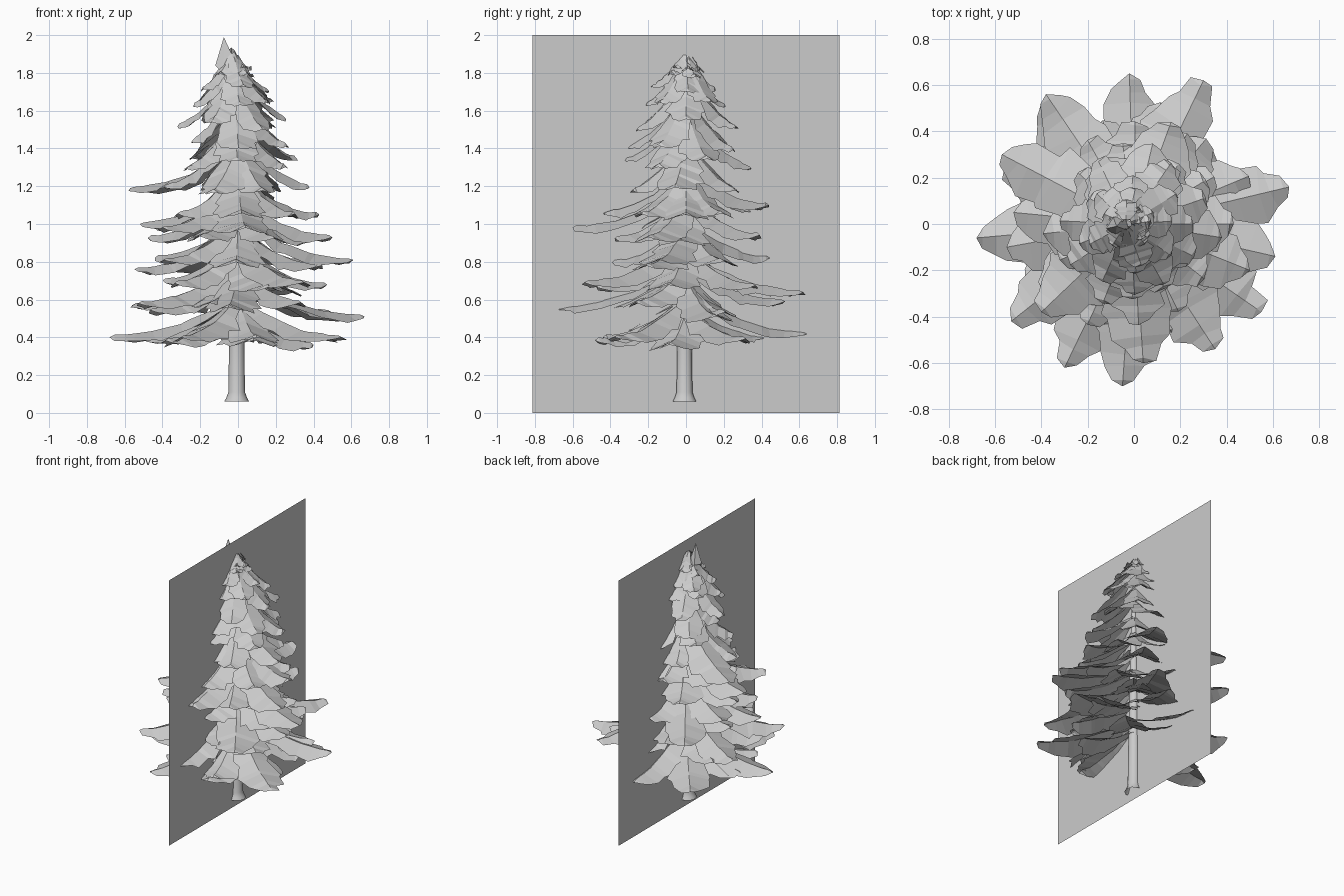
import bpy, bmesh, math, random
from mathutils import Vector

if "Cube" in bpy.data.objects:
    bpy.data.objects.remove(bpy.data.objects["Cube"])

random.seed(7)


def finish(bm, name):
    me = bpy.data.meshes.new(name)
    bm.to_mesh(me)
    bm.free()
    ob = bpy.data.objects.new(name, me)
    bpy.context.collection.objects.link(ob)
    return ob


# (t along branch, half width as a fraction)
OUTLINE = [(0.0, 0.3), (0.22, 0.6), (0.36, 0.85), (0.43, 0.78), (0.60, 1.0),
           (0.66, 0.84), (0.80, 0.80), (0.87, 0.52), (0.96, 0.34)]


def frond(bm, az, length, tip_z, rise, width, start=0.02, power=1.6):
    """Drooping jagged branch sheet folded along its ridge."""
    a = math.radians(az)
    d = Vector((math.cos(a), math.sin(a), 0))
    s = Vector((-d.y, d.x, 0))
    rows = []
    for t, w in OUTLINE:
        r = start + (length - start) * t
        z = tip_z + rise * (1 - t) ** power - 0.015 * math.sin(math.pi * t)
        row = []
        for side in (-1, 0, 1):
            hw = width * w * random.uniform(0.85, 1.15) if side else 0
            sweep = random.uniform(-0.02, 0.03) * length if side else 0
            p = d * (r + sweep) + s * (side * hw)
            p.z = z - 0.28 * hw + random.uniform(-0.005, 0.005)
            if not side:
                p.z += 0.012
            row.append(bm.verts.new(p))
        rows.append(row)
    tip = bm.verts.new(d * length + Vector((0, 0, tip_z)))
    for r0, r1 in zip(rows, rows[1:]):
        for i in (0, 1):
            bm.faces.new((r0[i], r1[i], r1[i + 1], r0[i + 1]))
    for i in (0, 1):
        bm.faces.new((rows[-1][i], tip, rows[-1][i + 1]))


# Trunk: flared foot, tapering upward
bm = bmesh.new()
N = 10
prev = None
for z, r in [(0.06, 0.066), (0.08, 0.055), (0.11, 0.044), (0.40, 0.040),
             (1.0, 0.03), (1.5, 0.018), (1.85, 0.006)]:
    ring = [bm.verts.new((-0.007 + r * math.cos(2 * math.pi * i / N),
                          -0.008 + r * math.sin(2 * math.pi * i / N), z)) for i in range(N)]
    if prev:
        for i in range(N):
            j = (i + 1) % N
            bm.faces.new((prev[i], prev[j], ring[j], ring[i]))
    prev = ring
trunk = finish(bm, "trunk")
for p in trunk.data.polygons:
    p.use_smooth = True

# Long branches that set the outline: tip x, tip y, tip z
LONG = [(0.67, 0.16, 0.51), (0.61, -0.14, 0.81), (0.55, -0.38, 0.40), (0.35, -0.54, 0.69),
        (-0.05, -0.70, 0.56), (-0.30, -0.62, 0.40), (-0.53, -0.42, 0.58), (-0.68, -0.06, 0.40),
        (-0.57, 0.30, 1.19), (-0.38, 0.56, 0.76), (-0.02, 0.65, 0.42), (0.30, 0.62, 0.64),
        (0.04, -0.60, 0.98), (0.50, -0.20, 0.93), (-0.55, -0.1, 0.76), (0.16, 0.44, 1.10),
        (-0.52, 0.05, 1.0), (0.43, 0.0, 1.05), (-0.56, 0.24, 0.57), (-0.40, 0.52, 0.40),
        (-0.40, -0.38, 0.98), (0.10, -0.44, 0.40)]
bm = bmesh.new()
for x, y, z in LONG:
    frond(bm, math.degrees(math.atan2(y, x)), math.hypot(x, y), z, 0.19, 0.15)
finish(bm, "long_branches")

# Filler whorls: tip z, length, count, rise, half width, start angle
TIERS = [(0.39, 0.48, 6, 0.15, 0.15, -75), (0.56, 0.49, 6, 0.17, 0.15, 20),
         (0.69, 0.46, 6, 0.18, 0.15, -10), (0.80, 0.46, 6, 0.18, 0.15, 35),
         (0.94, 0.44, 6, 0.19, 0.14, 0), (1.05, 0.40, 6, 0.21, 0.135, 30),
         (1.18, 0.36, 6, 0.23, 0.125, 0), (1.32, 0.33, 6, 0.24, 0.12, 25),
         (1.41, 0.28, 5, 0.25, 0.11, -20), (1.53, 0.29, 6, 0.25, 0.10, 0),
         (1.63, 0.22, 6, 0.22, 0.09, 30), (1.72, 0.18, 5, 0.17, 0.075, 0),
         (1.79, 0.12, 5, 0.11, 0.055, 20)]
for k, (z, ln, n, rise, w, a0) in enumerate(TIERS):
    bm = bmesh.new()
    for i in range(n):
        frond(bm, a0 + 360 * i / n + random.uniform(-9, 9), ln * random.uniform(0.85, 1.1),
              z + random.uniform(-0.03, 0.03), rise, w, power=1.6 if z < 1.1 else 1.25)
    # upper crown leans slightly to the left
    for v in bm.verts:
        v.co.x -= 0.06 * max(0, v.co.z - 1.35)
    finish(bm, f"branch_whorl_{k + 1}")

# Pointed leader at the very top, left of the centre
bm = bmesh.new()
apex = bm.verts.new((-0.075, -0.01, 1.99))
ring = [bm.verts.new(c) for c in [(-0.12, -0.02, 1.84), (-0.08, -0.05, 1.80),
                                  (-0.02, -0.03, 1.87), (-0.04, 0.03, 1.83),
                                  (-0.09, 0.03, 1.84)]]
for i in range(5):
    bm.faces.new((apex, ring[i], ring[(i + 1) % 5]))
finish(bm, "top_leader")

# Small sprigs beside the leader
bm = bmesh.new()
for a in (-60, 10, 80, 150):
    frond(bm, a, 0.075, 1.83 + 0.01 * math.sin(a), 0.055, 0.035, 0.0)
finish(bm, "top_sprigs")

# Upright sheet slicing through the middle of the tree
bm = bmesh.new()
bm.faces.new([bm.verts.new((-0.005, y, z)) for y, z in
              [(-0.813, 0), (0.813, 0), (0.813, 2), (-0.813, 2)]])
finish(bm, "upright_sheet")
